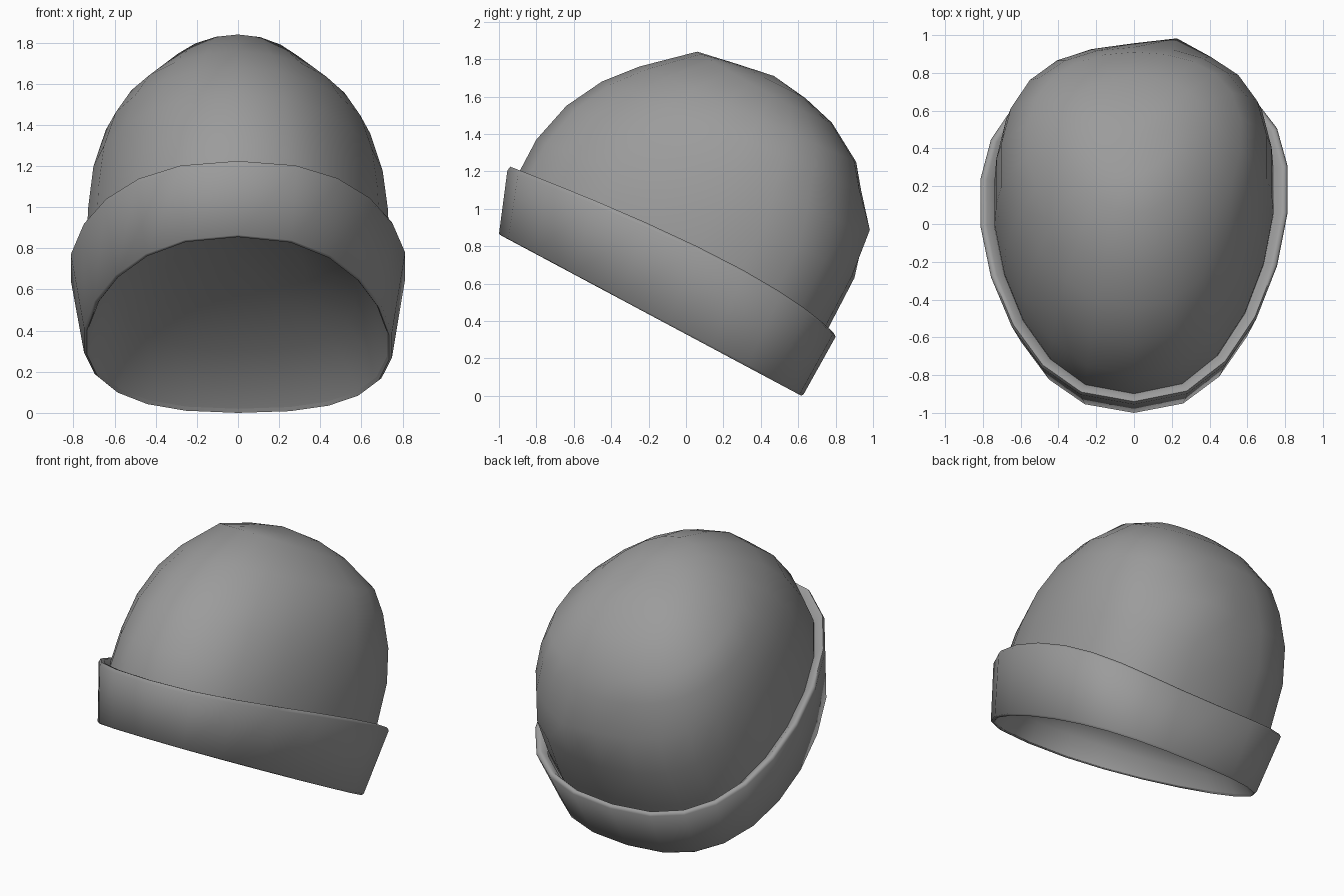
import bpy, bmesh, math

SEG = 22  # sides around the hat

wool = bpy.data.materials.new("grey wool")
wool.diffuse_color = (0.33, 0.33, 0.33, 1)


def loft(name, rings, apex=None, angle=50):
    """Tilted egg-shaped rings (front y, front z, back y, back z, half width, bow, bluntness)."""
    bm = bmesh.new()
    loops = []
    for fy, fz, by, bz, w, bow, blunt in rings:
        loop = []
        for i in range(SEG):
            a = 2 * math.pi * i / SEG
            s, c = math.sin(a), math.cos(a)
            x = w * math.copysign(abs(s) ** blunt, s)
            # widest towards the back, a little more so on the right
            t = 0.5 - 0.5 * c + (0.13 if s > 0 else 0.10) * s * s
            # sides bow along the hat's axis, less on the left
            lift = bow * s * s * (1.0 if s > 0 else 0.5)
            loop.append(bm.verts.new((x, fy + (by - fy) * t + 0.465 * lift,
                                      fz + (bz - fz) * t + 0.885 * lift)))
        loops.append(loop)
    for lo, hi in zip(loops, loops[1:]):
        for i in range(SEG):
            j = (i + 1) % SEG
            bm.faces.new((lo[i], lo[j], hi[j], hi[i]))
    if apex:
        tip = bm.verts.new(apex)
        top = loops[-1]
        for i in range(SEG):
            bm.faces.new((top[i], top[(i + 1) % SEG], tip))
    mesh = bpy.data.meshes.new(name)
    bm.to_mesh(mesh)
    bm.free()
    mesh.materials.append(wool)
    obj = bpy.data.objects.new(name, mesh)
    bpy.context.collection.objects.link(obj)
    bpy.ops.object.select_all(action='DESELECT')
    obj.select_set(True)
    bpy.context.view_layer.objects.active = obj
    bpy.ops.object.shade_smooth_by_angle(angle=math.radians(angle))
    return obj


# Crown, from inside the cuff up to the closed tip
crown = loft("crown", [
    (-0.92, 1.08, 0.70, 0.25, 0.735, 0.06, 0.84),
    (-0.89, 1.20, 0.76, 0.36, 0.745, 0.07, 0.84),
    (-0.80, 1.37, 0.90, 0.63, 0.735, 0.04, 0.86),
    (-0.64, 1.55, 0.945, 0.88, 0.71, 0.0, 0.9),
    (-0.45, 1.68, 0.935, 1.10, 0.65, 0.0, 0.95),
    (-0.25, 1.76, 0.91, 1.25, 0.57, 0.0, 1.0),
    (0.06, 1.84, 0.78, 1.46, 0.385, -0.02, 1.0),
    (0.27, 1.775, 0.64, 1.59, 0.22, 0.0, 1.0),
], apex=(0.0, 0.47, 1.71))

# Slack fabric: a small bulge at the back, off to one side
for v in crown.data.vertices:
    d = (v.co.x - 0.18) ** 2 + (v.co.z - 0.88) ** 2
    if v.co.y > 0.7:
        v.co.y += 0.06 * math.exp(-d / 0.02)

# Lining: a shallow hollow inside the cuff
loft("lining", [
    (-0.975, 0.86, 0.61, 0.02, 0.73, 0.0, 0.84),
    (-0.91, 0.97, 0.56, 0.12, 0.69, 0.0, 0.86),
    (-0.75, 1.03, 0.42, 0.30, 0.58, 0.0, 0.92),
    (-0.45, 0.94, 0.20, 0.52, 0.33, 0.0, 1.0),
], apex=(0.0, -0.12, 0.75), angle=80)

# Turned-up cuff: lower lip, flared outer wall, rolled upper lip
loft("cuff", [
    (-0.975, 0.86, 0.61, 0.02, 0.73, 0.0, 0.84),
    (-0.985, 0.855, 0.617, 0.0, 0.74, 0.0, 0.84),
    (-1.0, 0.865, 0.63, 0.01, 0.755, 0.0, 0.84),
    (-0.955, 1.205, 0.80, 0.315, 0.82, 0.08, 0.84),
    (-0.94, 1.225, 0.79, 0.335, 0.81, 0.08, 0.84),
    (-0.92, 1.215, 0.775, 0.335, 0.785, 0.08, 0.84),
    (-0.895, 1.16, 0.75, 0.31, 0.745, 0.08, 0.84),
], angle=75)
